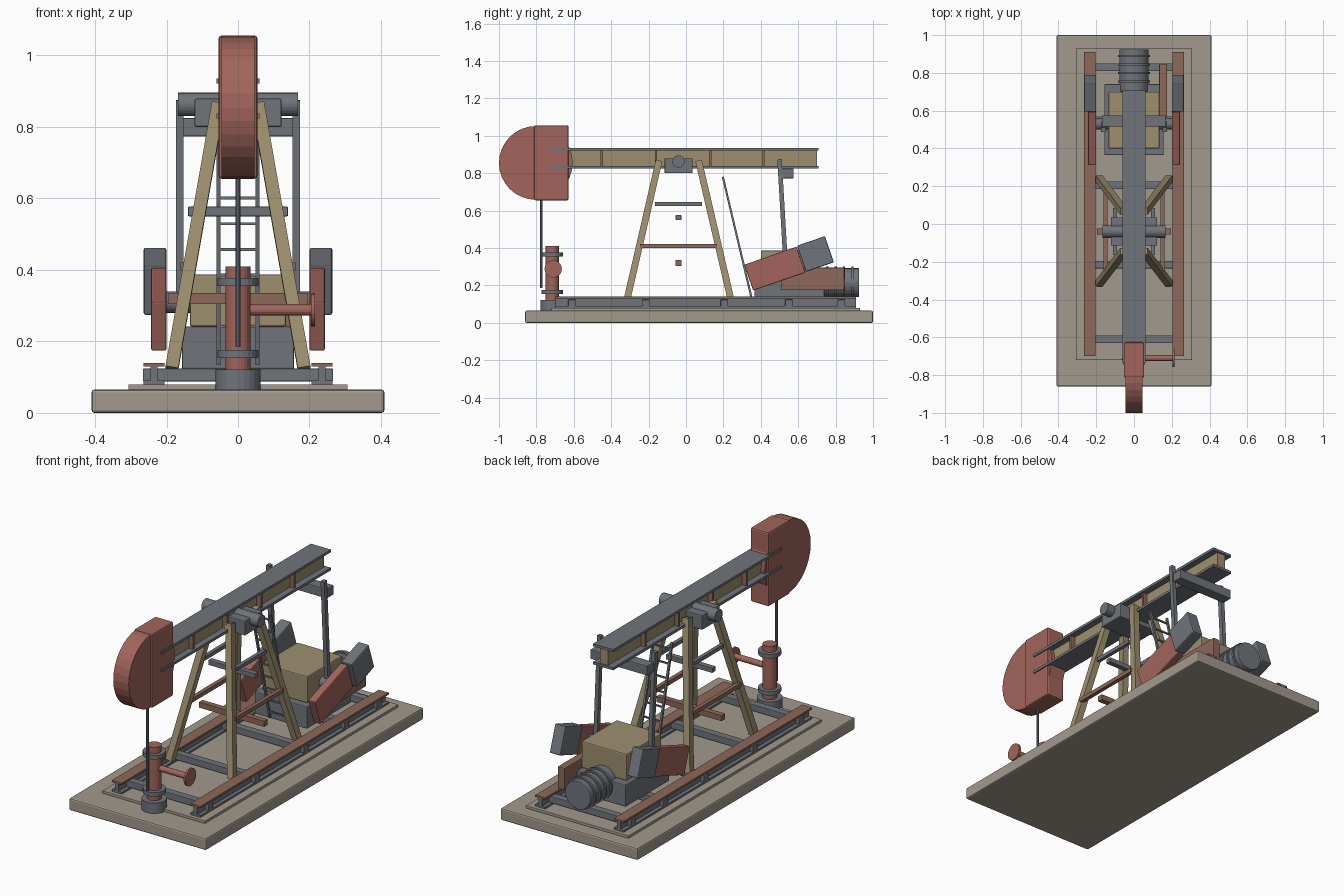
import bpy
from math import radians
from mathutils import Vector

cube = bpy.data.objects.get("Cube")
if cube:
    bpy.data.objects.remove(cube, do_unlink=True)


def material(name, r, g, b):
    m = bpy.data.materials.new(name)
    m.use_nodes = True
    m.diffuse_color = (r, g, b, 1)
    bsdf = next(n for n in m.node_tree.nodes if n.type == 'BSDF_PRINCIPLED')
    bsdf.inputs["Base Color"].default_value = (r, g, b, 1)
    return m


CONCRETE = material("concrete", 0.36, 0.32, 0.27)
STEEL = material("steel grey", 0.16, 0.175, 0.195)
RED = material("faded red", 0.36, 0.13, 0.105)
TAN = material("tan paint", 0.34, 0.275, 0.16)
RUST = material("rust brown", 0.27, 0.14, 0.10)


def finish(name, mat, bevel):
    obj = bpy.context.object
    obj.name = name
    obj.data.materials.append(mat)
    if bevel:
        mod = obj.modifiers.new("edge bevel", 'BEVEL')
        mod.width = bevel
        mod.segments = 2
        mod.limit_method = 'ANGLE'
    return obj


def box(name, mat, x, y, z, bevel=0.0):
    """Box from (min, max) ranges on each axis."""
    bpy.ops.mesh.primitive_cube_add(size=1, location=[sum(r) / 2 for r in (x, y, z)])
    bpy.context.object.scale = [r[1] - r[0] for r in (x, y, z)]
    bpy.ops.object.transform_apply(location=False, rotation=False, scale=True)
    return finish(name, mat, bevel)


def bar(name, mat, start, end, width, depth=None):
    """Rectangular bar between two points."""
    a, b = Vector(start), Vector(end)
    bpy.ops.mesh.primitive_cube_add(size=1)
    obj = finish(name, mat, 0)
    obj.scale = (width, depth or width, (b - a).length)
    bpy.ops.object.transform_apply(location=False, rotation=False, scale=True)
    d = (b - a).normalized()
    side = Vector((1, 0, 0)) if abs(d.x) < 0.9 else Vector((0, 1, 0))
    across = d.cross(side).normalized()
    obj.matrix_world = Matrix_from(across.cross(d), across, d, (a + b) / 2)
    return obj


def Matrix_from(x, y, z, origin):
    from mathutils import Matrix
    m = Matrix((x, y, z)).transposed().to_4x4()
    m.translation = origin
    return m


def cylinder(name, mat, start, end, radius, sides=24, bevel=0.0):
    a, b = Vector(start), Vector(end)
    bpy.ops.mesh.primitive_cylinder_add(
        vertices=sides, radius=radius, depth=(b - a).length, location=(a + b) / 2,
        rotation=(b - a).to_track_quat('Z', 'Y').to_euler())
    return finish(name, mat, bevel)


def mirrored(s, low, high):
    return (low, high) if s > 0 else (-high, -low)


# Foundation
box("foundation_slab", CONCRETE, (-0.41, 0.41), (-0.86, 1.0), (0, 0.065), 0.008)
box("foundation_pad", CONCRETE, (-0.307, 0.307), (-0.72, 0.93), (0.065, 0.08), 0.002)

# Skid: two I-section rails and cross members
for s, side in ((1, "left"), (-1, "right")):
    run = (-0.70, 0.91)
    box(f"{side}_rail_foot", STEEL, mirrored(s, 0.205, 0.265), run, (0.08, 0.09))
    box(f"{side}_rail_web", STEEL, mirrored(s, 0.225, 0.245), run, (0.09, 0.13))
    box(f"{side}_rail_top", RUST, mirrored(s, 0.205, 0.265), run, (0.13, 0.14))
for y in (-0.61, -0.215, 0.205, 0.55, 0.83):
    box("cross_member", STEEL, (-0.266, 0.266), (y - 0.02, y + 0.02), (0.088, 0.124), 0.003)

# Supporting frame
for s, side in ((1, "left"), (-1, "right")):
    bar(f"{side}_front_leg", TAN, (s * 0.185, -0.315, 0.125), (s * 0.055, -0.145, 0.865), 0.036)
    bar(f"{side}_rear_leg", TAN, (s * 0.185, 0.24, 0.125), (s * 0.055, 0.068, 0.865), 0.036)
    bar(f"{side}_lower_brace", RUST, (s * 0.15, -0.245, 0.41), (s * 0.15, 0.165, 0.41), 0.022)
    bar(f"{side}_upper_brace", STEEL, (s * 0.10, -0.165, 0.635), (s * 0.10, 0.085, 0.635), 0.02)
box("lower_cross_tie", RUST, (-0.195, 0.195), (-0.055, -0.025), (0.305, 0.335))
box("upper_cross_tie", STEEL, (-0.14, 0.14), (-0.055, -0.025), (0.55, 0.577), 0.003)

# Saddle bearing
box("saddle_block", STEEL, (-0.122, 0.122), (-0.115, 0.035), (0.80, 0.88), 0.005)
cylinder("saddle_pin", STEEL, (-0.168, -0.04, 0.863), (0.168, -0.04, 0.863), 0.033)

# Walking beam
box("beam_web", TAN, (-0.025, 0.025), (-0.66, 0.70), (0.838, 0.922))
for z in (0.824, 0.922):
    box("beam_flange", STEEL, (-0.06, 0.06), (-0.735, 0.708), (z, z + 0.014))
for y in (-0.45, -0.16, 0.13, 0.415):
    box("beam_stiffener", RUST, (-0.05, 0.05), (y - 0.006, y + 0.006), (0.838, 0.922))

# Horse head and polished rod
box("head_block", RED, (-0.054, 0.054), (-0.812, -0.628), (0.655, 1.056), 0.008)
cylinder("head_arc", RED, (-0.046, -0.803, 0.855), (0.046, -0.803, 0.855), 0.197, 32)
cylinder("polished_rod", STEEL, (0, -0.773, 0.185), (0, -0.773, 0.67), 0.007, 10)

# Wellhead
cylinder("wellhead_base", STEEL, (0, -0.715, 0.065), (0, -0.715, 0.122), 0.063)
cylinder("wellhead_tube", RED, (0, -0.715, 0.12), (0, -0.715, 0.41), 0.035)
for z in (0.165, 0.366):
    cylinder("wellhead_flange", STEEL, (0, -0.715, z - 0.011), (0, -0.715, z + 0.011), 0.057)
cylinder("valve_pipe", RED, (0, -0.71, 0.288), (0.208, -0.71, 0.288), 0.016, 16)
cylinder("valve_wheel", RED, (0.204, -0.71, 0.288), (0.215, -0.71, 0.288), 0.046)

# Gearbox, drive guard and motor
box("gearbox_pedestal", STEEL, (-0.157, 0.157), (0.365, 0.74), (0.122, 0.242), 0.005)
box("gearbox", TAN, (-0.135, 0.135), (0.40, 0.70), (0.242, 0.387), 0.006)
box("belt_guard", RUST, (0.133, 0.175), (0.51, 0.847), (0.175, 0.295), 0.004)
cylinder("motor_body", STEEL, (0, 0.70, 0.215), (0, 0.925, 0.215), 0.077, 24, 0.004)
for y in (0.755, 0.80, 0.845, 0.89):
    cylinder("motor_rib", STEEL, (0, y - 0.006, 0.215), (0, y + 0.006, 0.215), 0.085)
cylinder("crank_shaft", STEEL, (-0.205, 0.53, 0.31), (0.205, 0.53, 0.31), 0.03)

# Cranks, counterweights and pitman arms
tilt = radians(19)
for s, side in ((1, "left"), (-1, "right")):
    arm = box(f"{side}_crank", RED, mirrored(s, 0.2, 0.243), (0.327, 0.623), (0.217, 0.363), 0.005)
    arm.rotation_euler.x = tilt
    weight = box(f"{side}_counterweight", STEEL, mirrored(s, 0.2, 0.264),
                 (0.613, 0.771), (0.294, 0.442), 0.006)
    weight.rotation_euler.x = tilt
    bar(f"{side}_pitman", STEEL, (s * 0.163, 0.533, 0.31), (s * 0.163, 0.50, 0.875), 0.022, 0.024)
box("equalizer", STEEL, (-0.17, 0.17), (0.515, 0.575), (0.773, 0.825), 0.004)

# Ladder
foot, top = Vector((0, 0.35, 0.135)), Vector((0, 0.197, 0.78))
for x in (-0.055, 0.055):
    side = Vector((x, 0, 0))
    bar("ladder_rail", STEEL, foot + side, top + side, 0.011)
for i in range(9):
    p = foot.lerp(top, (i + 0.5) / 9)
    bar("ladder_rung", STEEL, p - Vector((0.055, 0, 0)), p + Vector((0.055, 0, 0)), 0.008)
